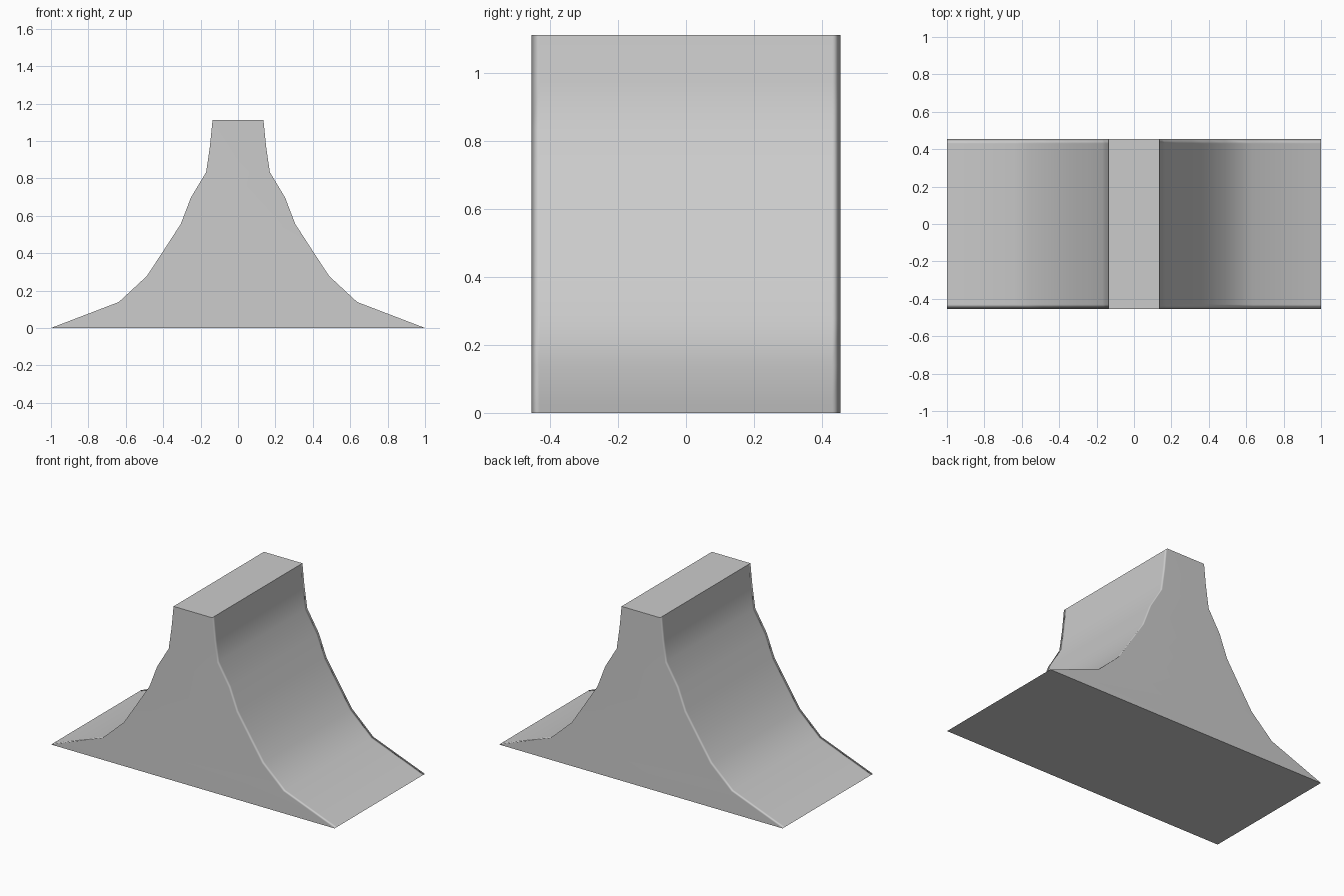
import bpy, bmesh

if "Cube" in bpy.data.objects:
    bpy.data.objects.remove(bpy.data.objects["Cube"])

# Right half of the concave ramp profile: (x, z) from base to top
half = [(1.0, 0.0), (0.94, 0.023), (0.637, 0.139), (0.487, 0.278),
        (0.396, 0.417), (0.306, 0.556), (0.252, 0.697), (0.17, 0.834),
        (0.15, 0.973), (0.136, 1.112)]
profile = half + [(-x, z) for x, z in reversed(half)]
n, h = len(profile), len(half)

# Stations along the depth, with narrow support loops beside both ends
stations = [-0.455, -0.43, 0.43, 0.455]

bm = bmesh.new()
rings = [[bm.verts.new((x, y, z)) for x, z in profile] for y in stations]

# Curved sides
for a, b in zip(rings, rings[1:]):
    for i in range(n - 1):
        if i != h - 1:
            bm.faces.new((a[i], b[i], b[i + 1], a[i + 1]))

# Flat top, underside and the two end caps
for i, j in ((h - 1, h), (n - 1, 0)):
    bm.faces.new([r[i] for r in rings] + [r[j] for r in reversed(rings)])
bm.faces.new(rings[0])
bm.faces.new(rings[-1])
bmesh.ops.recalc_face_normals(bm, faces=bm.faces)

# Smooth shading, kept crisp around the top and the base
for f in bm.faces:
    f.smooth = True
for e in bm.edges:
    z = [v.co.z for v in e.verts]
    if max(z) < 0.001 or min(z) > 1.11:
        e.smooth = False

mesh = bpy.data.meshes.new("ramp_block")
bm.to_mesh(mesh)
bm.free()
ramp = bpy.data.objects.new("ramp_block", mesh)
bpy.context.collection.objects.link(ramp)

# Large faces steer the normals, so the caps stay flat
mod = ramp.modifiers.new("weighted_normals", 'WEIGHTED_NORMAL')
mod.keep_sharp = True
